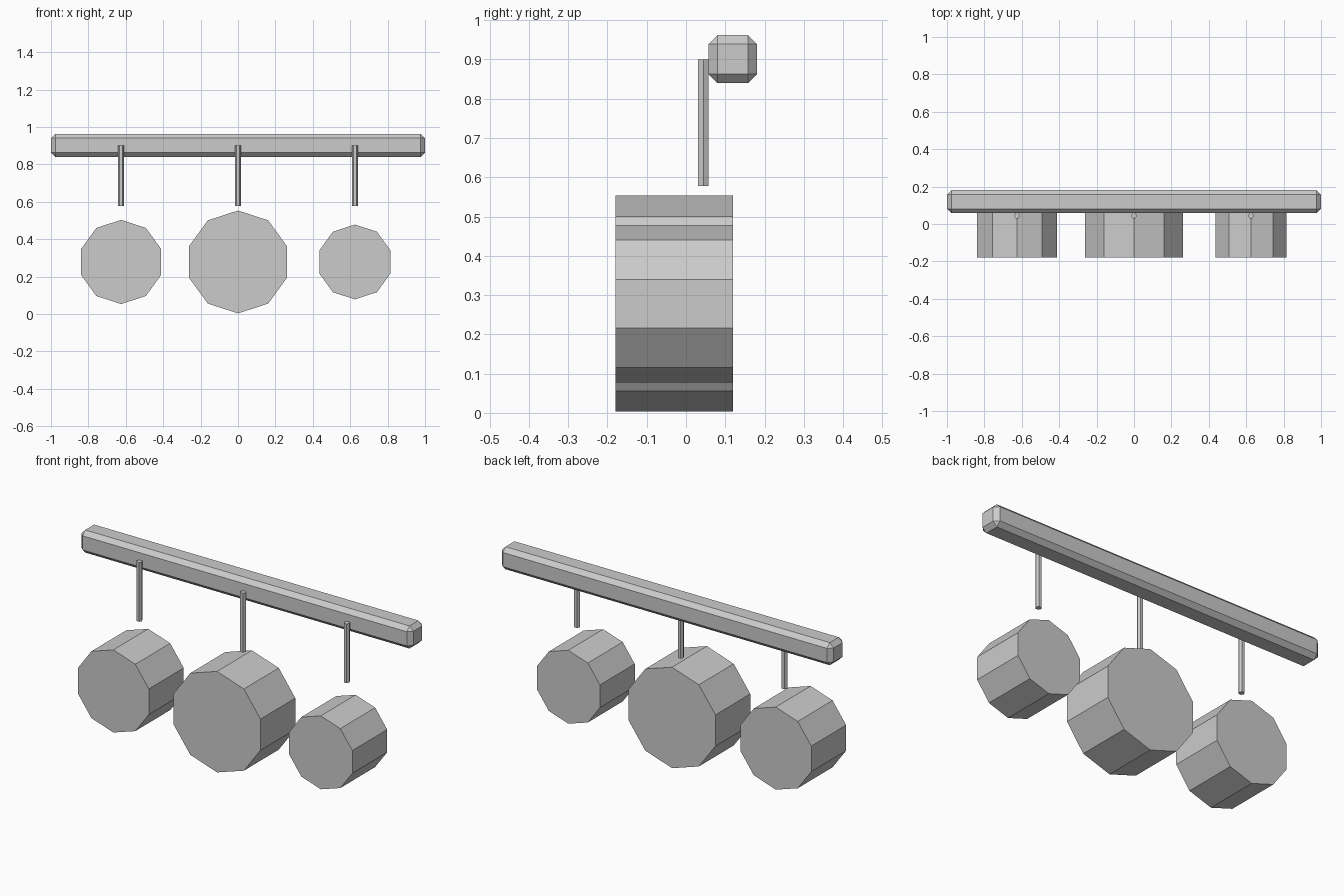
import bpy
from math import pi

cube = bpy.data.objects.get("Cube")
if cube:
    bpy.data.objects.remove(cube, do_unlink=True)

# Single plain grey
grey = bpy.data.materials.new("plain_grey")
grey.use_nodes = True
colour = (0.6, 0.6, 0.6, 1)
grey.diffuse_color = colour
grey.node_tree.nodes["Principled BSDF"].inputs["Base Color"].default_value = colour


def finish(name):
    obj = bpy.context.object
    obj.name = name
    obj.data.materials.append(grey)
    return obj


# Chamfered crossbar
bpy.ops.mesh.primitive_cube_add(size=1, location=(0, 0.119, 0.901))
bar = finish("crossbar")
bar.scale = (2, 0.123, 0.123)
bpy.ops.object.transform_apply(location=False, rotation=False, scale=True)
bevel = bar.modifiers.new("chamfer", "BEVEL")
bevel.width = 0.023
bevel.segments = 1

# Ten-sided drums, each below a thin hexagonal hanger
for side, x, radius in (("right", -0.625, 0.225),
                        ("middle", 0, 0.275),
                        ("left", 0.625, 0.2)):
    bpy.ops.mesh.primitive_cylinder_add(
        vertices=10, radius=radius, depth=0.3,
        location=(x, -0.03, 0.278), rotation=(pi / 2, 0, 0))
    finish(side + "_drum")
    bpy.ops.mesh.primitive_cylinder_add(
        vertices=6, radius=0.016, depth=0.322,
        location=(x, 0.044, 0.739), rotation=(0, 0, pi / 2))
    finish(side + "_hanger")
